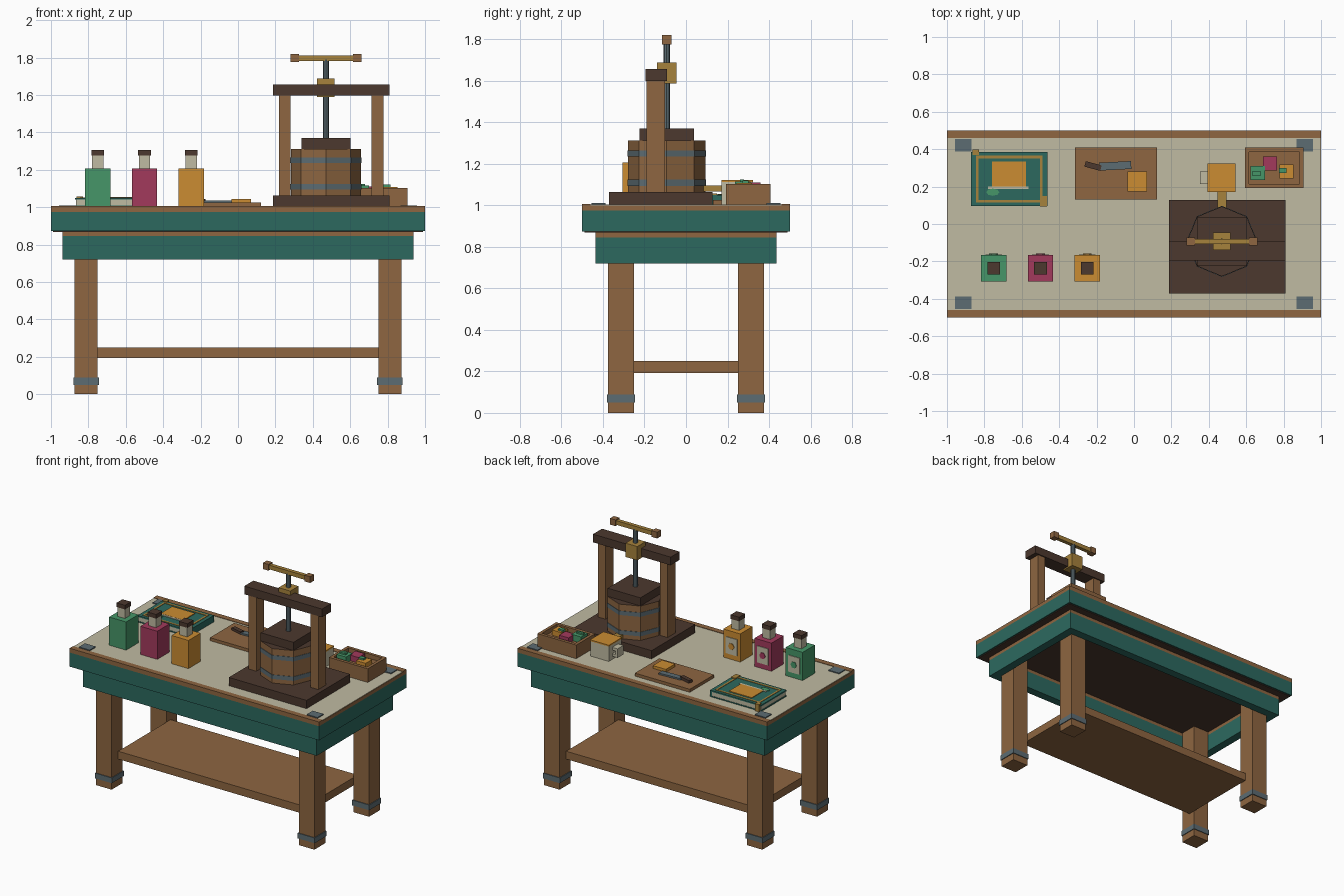
import bpy, bmesh, math
from mathutils import Matrix

if "Cube" in bpy.data.objects:
    bpy.data.objects.remove(bpy.data.objects["Cube"], do_unlink=True)


def lin(v):
    v /= 255
    return v / 12.92 if v <= 0.04045 else ((v + 0.055) / 1.055) ** 2.4


def material(name, r, g, b):
    m = bpy.data.materials.new(name)
    col = (lin(r), lin(g), lin(b), 1)
    m.diffuse_color = col
    m.use_nodes = True
    bsdf = m.node_tree.nodes["Principled BSDF"]
    bsdf.inputs["Base Color"].default_value = col
    bsdf.inputs["Roughness"].default_value = 0.8
    return m


WOOD = material("wood", 142, 102, 65)
DARK = material("dark_wood", 76, 56, 46)
TEAL = material("teal", 44, 105, 95)
CREAM = material("cream", 192, 187, 162)
METAL = material("grey_metal", 92, 108, 114)
GOLD = material("brass", 166, 130, 60)
GREEN = material("green", 70, 150, 104)
RED = material("crimson", 162, 58, 92)
ORANGE = material("orange", 203, 140, 50)


def finish(name, bm, mats):
    me = bpy.data.meshes.new(name)
    bm.to_mesh(me)
    bm.free()
    for m in mats:
        me.materials.append(m)
    ob = bpy.data.objects.new(name, me)
    bpy.context.collection.objects.link(ob)
    return ob


def boxes(name, mat, *spans, turn=0):
    """One object from boxes given as (x0, x1, y0, y1, z0, z1)."""
    bm = bmesh.new()
    for x0, x1, y0, y1, z0, z1 in spans:
        mx = (Matrix.Translation(((x0 + x1) / 2, (y0 + y1) / 2, (z0 + z1) / 2))
              @ Matrix.Rotation(math.radians(turn), 4, 'Z')
              @ Matrix.Diagonal((x1 - x0, y1 - y0, z1 - z0, 1)))
        bmesh.ops.create_cube(bm, size=1, matrix=mx)
    return finish(name, bm, [mat])


def ring(name, mat, hx, hy, t, z0, z1, cx=0, cy=0):
    """Hollow rectangular frame with wall thickness t."""
    return boxes(name, mat,
                 (cx - hx, cx + hx, cy - hy, cy - hy + t, z0, z1),
                 (cx - hx, cx + hx, cy + hy - t, cy + hy, z0, z1),
                 (cx - hx, cx - hx + t, cy - hy + t, cy + hy - t, z0, z1),
                 (cx + hx - t, cx + hx, cy - hy + t, cy + hy - t, z0, z1))


def prism(name, mats, cx, cy, r, z0, z1, n=8, top=0):
    """Upright n-sided prism; upward faces take material slot 'top'."""
    bm = bmesh.new()
    bmesh.ops.create_cone(bm, cap_ends=True, segments=n, radius1=r, radius2=r,
                          depth=z1 - z0,
                          matrix=Matrix.Translation((cx, cy, (z0 + z1) / 2)))
    # put a corner on the x axis
    ang = math.atan2(bm.verts[:][0].co.y - cy, bm.verts[:][0].co.x - cx)
    bmesh.ops.rotate(bm, verts=bm.verts, cent=(cx, cy, 0),
                     matrix=Matrix.Rotation(-ang, 3, 'Z'))
    bm.normal_update()
    for f in bm.faces:
        f.material_index = top if f.normal.z > 0.5 else 0
    return finish(name, bm, mats)


# Table top: teal slab, wooden board, cream work surface, edge rails
boxes("top_underside", DARK, (-0.99, 0.99, -0.49, 0.49, 0.868, 0.88))
boxes("top_slab", TEAL, (-1, 1, -0.5, 0.5, 0.873, 0.975))
boxes("top_board", WOOD, (-1, 1, -0.5, 0.5, 0.975, 1.0))
boxes("work_surface", CREAM, (-0.998, 0.998, -0.462, 0.462, 0.998, 1.003))
boxes("edge_rails", WOOD, *[(-1, 1, s * 0.48 - 0.02, s * 0.48 + 0.02, 1.0, 1.006)
                            for s in (-1, 1)])
ring("apron", TEAL, 0.937, 0.437, 0.06, 0.72, 0.845)
ring("apron_trim", WOOD, 0.937, 0.437, 0.06, 0.845, 0.87)

# Legs with metal bands, corner plates, lower shelf
for sx, nx in ((-1, "right"), (1, "left")):
    for sy, ny in ((-1, "front"), (1, "back")):
        x, y = sx * 0.8125, sy * 0.3125
        boxes(f"{ny}_{nx}_leg", WOOD, (x - .0625, x + .0625, y - .0625, y + .0625, 0, 0.87))
        boxes(f"{ny}_{nx}_leg_band", METAL, (x - .068, x + .068, y - .068, y + .068, .05, .088))
        x, y = sx * 0.913, sy * 0.421
        boxes(f"{ny}_{nx}_corner_plate", METAL,
              (x - .043, x + .043, y - .034, y + .034, 1.0, 1.01))
boxes("shelf", WOOD, (-0.75, 0.75, -0.3, 0.3, 0.193, 0.25))

# Press: base, posts, beam
PX, PY = 0.47, -0.093
boxes("press_base", DARK, (0.187, 0.81, -0.372, 0.127, 1.0, 1.063))
boxes("press_posts", WOOD, (0.218, 0.28, -0.19, -0.1, 1.06, 1.6),
      (0.715, 0.777, -0.19, -0.1, 1.06, 1.6))
boxes("press_beam", DARK, (0.187, 0.81, -0.195, -0.092, 1.598, 1.657))

# Press: tub with hoops, pressing plate, screw and handle
prism("tub", [WOOD, DARK], PX, PY, 0.187, 1.06, 1.312, top=1)
for i, z in enumerate((1.094, 1.235)):
    prism(f"tub_hoop_{i + 1}", [METAL], PX, PY, 0.19, z, z + 0.03)
boxes("pressing_plate", DARK, (PX - .131, PX + .131, PY - .131, PY + .131, 1.31, 1.371))
prism("screw", [METAL], PX, PY, 0.016, 1.37, 1.79)
boxes("screw_nut", GOLD, (PX - .047, PX + .047, PY - .047, PY + .047, 1.588, 1.688))
boxes("handle_bar", GOLD, (PX - .165, PX + .165, PY - .014, PY + .014, 1.782, 1.812))
boxes("handle_knobs", WOOD, *[(PX + s * .167 - .022, PX + s * .167 + .022,
                               PY - .022, PY + .022, 1.775, 1.82) for s in (-1, 1)])
boxes("tub_spout", GOLD, (PX - .024, PX + .024, 0.07, 0.178, 1.067, 1.095))

# Juice mug under the spout
boxes("mug", CREAM, (0.395, 0.54, 0.172, 0.32, 1.0, 1.115))
boxes("mug_juice", ORANGE, (0.392, 0.543, 0.17, 0.323, 1.112, 1.122))
boxes("mug_handle", CREAM, (0.352, 0.397, 0.213, 0.28, 1.07, 1.09),
      (0.352, 0.397, 0.213, 0.28, 1.025, 1.045),
      (0.352, 0.37, 0.213, 0.28, 1.045, 1.07))

# Bottles with labels on the back
for cx, mat, nm in ((-0.75, GREEN, "green"), (-0.5, RED, "crimson"), (-0.25, ORANGE, "orange")):
    cy = -0.237
    boxes(f"{nm}_bottle", mat, (cx - .068, cx + .068, cy - .07, cy + .07, 1.0, 1.207))
    boxes(f"{nm}_bottle_neck", CREAM, (cx - .03, cx + .03, cy - .03, cy + .03, 1.205, 1.28))
    boxes(f"{nm}_bottle_cap", DARK, (cx - .034, cx + .034, cy - .034, cy + .034, 1.275, 1.305))
    boxes(f"{nm}_bottle_label", CREAM, (cx - .045, cx + .045, cy + .069, cy + .075, 1.04, 1.16))
    badge = prism(f"{nm}_bottle_badge", [mat], 0, 0, 0.024, 0, 0.006, n=6)
    badge.rotation_euler = (-math.pi / 2, 0, 0)
    badge.location = (cx, cy + .073, 1.1)

# Book with pages, covers, border, panel and clasps
bx, by = -0.667, 0.24
boxes("book_covers", TEAL, (bx - .205, bx + .205, by - .145, by + .145, 1.0, 1.01),
      (bx - .205, bx + .205, by - .145, by + .145, 1.04, 1.05),
      (bx + .19, bx + .205, by - .145, by + .145, 1.01, 1.04))
boxes("book_pages", CREAM, (bx - .2, bx + .19, by - .142, by + .142, 1.008, 1.042))
ring("book_border", GOLD, 0.178, 0.125, 0.014, 1.048, 1.053, bx, by)
boxes("book_panel", ORANGE, (-0.76, -0.578, 0.2, 0.333, 1.048, 1.055))
boxes("book_panel_stripe", CREAM, (-0.78, -0.565, 0.186, 0.2, 1.048, 1.054))
leaf = prism("book_leaf", [GREEN], 0, 0, 0.035, 1.048, 1.055)
leaf.location = (-0.755, 0.17, 0)
leaf.scale.y = 0.55
boxes("book_clasps", GOLD, (-0.502, -0.465, 0.093, 0.15, 1.0, 1.056),
      (-0.864, -0.83, 0.37, 0.398, 1.0, 1.056))

# Chopping board with knife and a slice of fruit
boxes("chopping_board", WOOD, (-0.316, 0.124, 0.13, 0.408, 1.0, 1.025))
boxes("knife_blade", METAL, (-0.185, -0.015, 0.29, 0.332, 1.025, 1.036), turn=3)
boxes("knife_handle", DARK, (-0.263, -0.175, 0.295, 0.325, 1.025, 1.044), turn=-15)
boxes("fruit_slice", ORANGE, (-0.035, 0.07, 0.175, 0.28, 1.025, 1.045))

# Crate of fruit
ring("crate_walls", WOOD, 0.156, 0.108, 0.022, 1.0, 1.102, 0.75, 0.3)
boxes("crate_floor", WOOD, (0.6, 0.9, 0.2, 0.4, 1.0, 1.07))
for nm, mat, x, y, z in (("green", GREEN, 0.662, 0.273, 1.115),
                         ("crimson", RED, 0.727, 0.323, 1.11),
                         ("orange", ORANGE, 0.815, 0.28, 1.108)):
    boxes(f"{nm}_fruit", mat, (x - .038, x + .038, y - .037, y + .037, 1.06, z))
boxes("fruit_leaves", GREEN, (0.63, 0.68, 0.26, 0.28, 1.11, 1.125),
      (0.775, 0.815, 0.272, 0.3, 1.105, 1.12))
